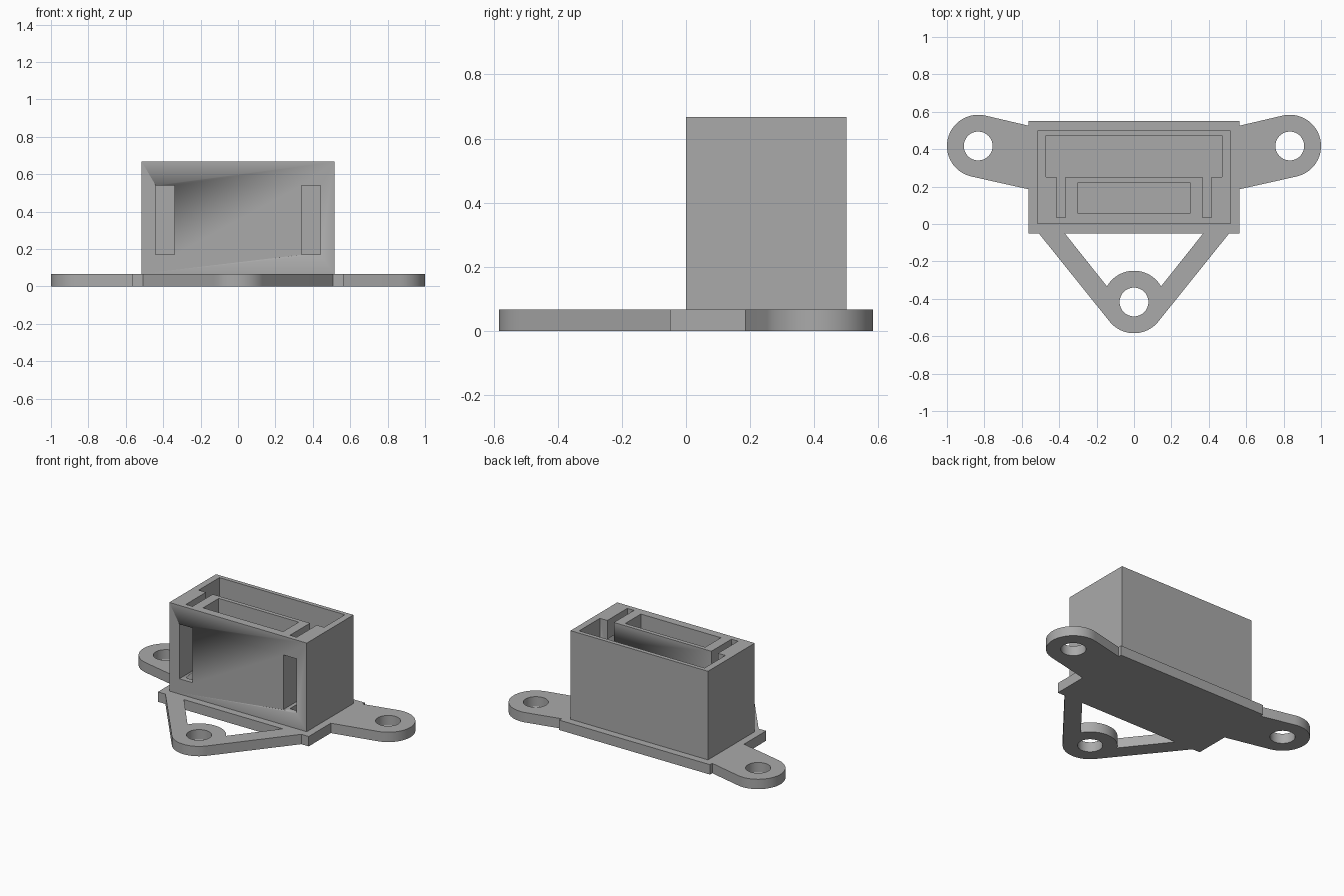
import bpy, bmesh, math

if "Cube" in bpy.data.objects:
    bpy.data.objects.remove(bpy.data.objects["Cube"])

grey = bpy.data.materials.new("light grey plastic")
grey.diffuse_color = (0.4, 0.4, 0.4, 1)
grey.use_nodes = True
grey.node_tree.nodes["Principled BSDF"].inputs["Base Color"].default_value = grey.diffuse_color


def arc(cx, cy, r, a0, a1, n=32):
    return [(cx + r * math.cos(math.radians(a0 + (a1 - a0) * i / n)),
             cy + r * math.sin(math.radians(a0 + (a1 - a0) * i / n))) for i in range(n + 1)]


def circle(cx, cy, r):
    return arc(cx, cy, r, 0, 360, 48)[:-1]


def rect(x0, y0, x1, y1):
    return [(x0, y0), (x1, y0), (x1, y1), (x0, y1)]


def mirror(points):
    return [(-x, y) for x, y in reversed(points)]


def extrude_profile(name, loops, z0, z1):
    """Outer loop plus hole loops, filled and extruded from z0 to z1."""
    curve = bpy.data.curves.new(name, 'CURVE')
    curve.dimensions = '2D'
    curve.fill_mode = 'BOTH'
    curve.extrude = (z1 - z0) / 2
    for loop in loops:
        spline = curve.splines.new('POLY')
        spline.points.add(len(loop) - 1)
        for p, (x, y) in zip(spline.points, loop):
            p.co = (x, y, 0, 1)
        spline.use_cyclic_u = True
    obj = bpy.data.objects.new(name, curve)
    bpy.context.collection.objects.link(obj)
    bpy.ops.object.select_all(action='DESELECT')
    obj.select_set(True)
    bpy.context.view_layer.objects.active = obj
    bpy.ops.object.convert(target='MESH')
    obj = bpy.context.view_layer.objects.active
    # weld the caps to the walls and place at the right height
    bm = bmesh.new()
    bm.from_mesh(obj.data)
    bmesh.ops.remove_doubles(bm, verts=bm.verts, dist=1e-5)
    bmesh.ops.translate(bm, verts=bm.verts, vec=(0, 0, (z0 + z1) / 2))
    bmesh.ops.recalc_face_normals(bm, faces=bm.faces)
    bm.to_mesh(obj.data)
    bm.free()
    obj.data.materials.clear()
    obj.data.materials.append(grey)
    bpy.ops.object.shade_smooth_by_angle(angle=math.radians(30))
    return obj


PLATE, TOP = 0.067, 0.667
R, HOLE, EX, EY = 0.167, 0.077, 0.833, 0.417

# Mounting plate: centre rectangle, two slanted ears and a front ring on two struts
right = [(0.509, -0.05), (0.565, -0.05), (0.565, 0.186)]
right += arc(EX, EY, R, -76.7, 103.3)
right += [(0.565, 0.526), (0.565, 0.55)]
outline = right + mirror(right) + arc(0, -EY, R, -141.2, -38.8)
strut_gap = [(0.37, -0.05 - 1e-4), (-0.37, -0.05 - 1e-4)] + arc(0, -EY, R, 150, 30)
extrude_profile("mounting_plate",
                [outline, strut_gap, circle(EX, EY, HOLE), circle(-EX, EY, HOLE),
                 circle(0, -EY, HOLE)], 0, PLATE)

# Housing: rectangular shell with a rear pocket, two side slots and a front pocket
half = [(0.365, 0.25), (0.365, 0.035), (0.415, 0.035), (0.415, 0.25), (0.47, 0.25), (0.47, 0.472)]
housing = extrude_profile("housing",
                          [rect(-0.515, 0, 0.515, 0.5), half + mirror(half),
                           rect(-0.3, 0.055, 0.3, 0.222)], PLATE, TOP)

# Tall windows cut through the front wall into the slots
for side in (-1, 1):
    cutter = extrude_profile("window_cutter",
                             [rect(side * 0.39 - 0.05, -0.1, side * 0.39 + 0.05, 0.27)], 0.17, 0.54)
    cutter.hide_render = True
    cutter.hide_set(True)
    mod = housing.modifiers.new("window", 'BOOLEAN')
    mod.operation = 'DIFFERENCE'
    mod.solver = 'EXACT'
    mod.object = cutter
